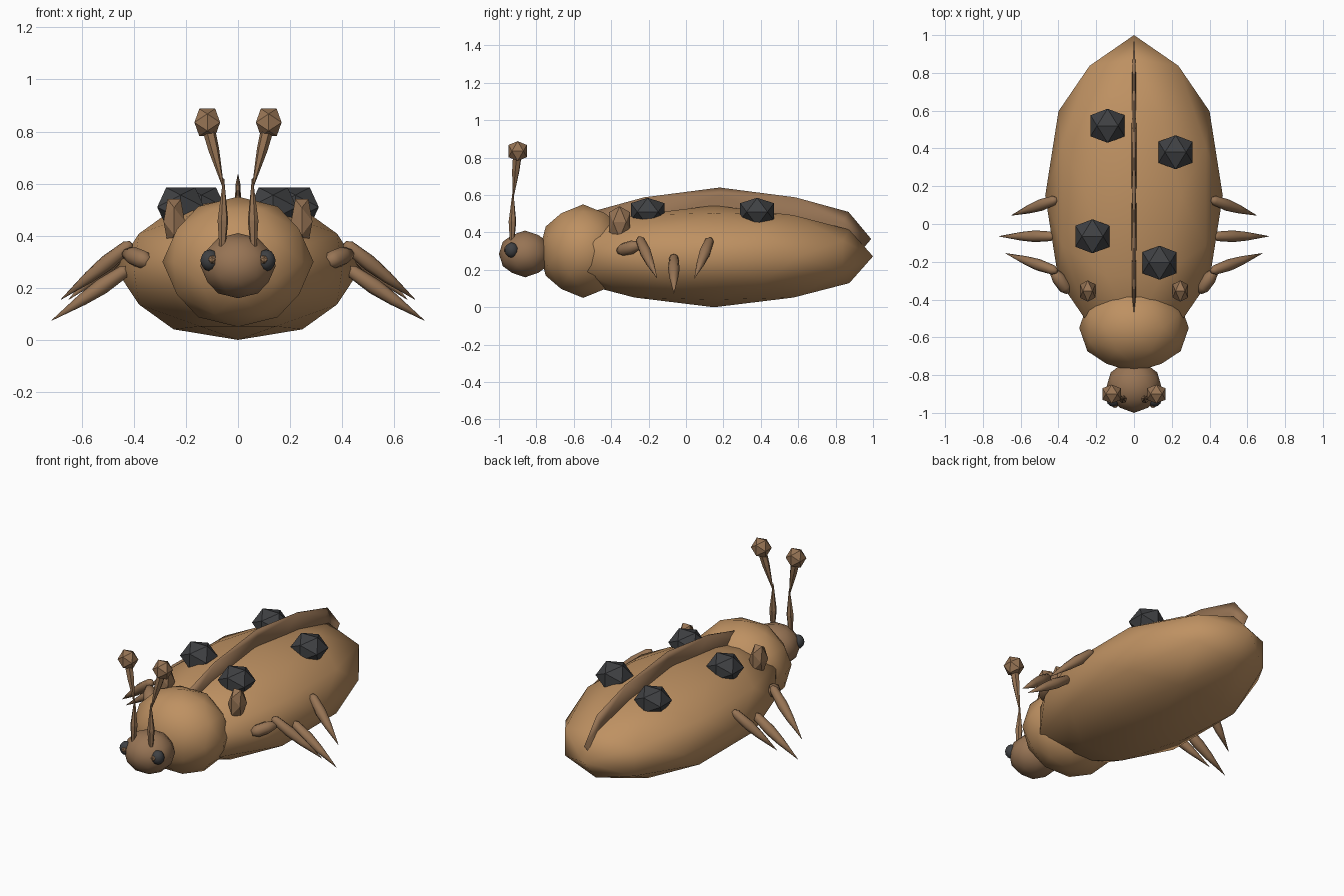
import bpy, bmesh, math
from mathutils import Vector

if "Cube" in bpy.data.objects:
    bpy.data.objects.remove(bpy.data.objects["Cube"])

PHI = (1 + math.sqrt(5)) / 2


def material(name, rgb):
    m = bpy.data.materials.new(name)
    m.diffuse_color = (*rgb, 1)
    m.use_nodes = True
    m.node_tree.nodes["Principled BSDF"].inputs["Base Color"].default_value = m.diffuse_color
    return m


TAN = material("tan_shell", (0.515, 0.283, 0.122))
BROWN = material("dull_brown", (0.31, 0.175, 0.09))
DARK = material("charcoal", (0.05, 0.052, 0.056))


def finish(name, bm, mat, smooth):
    bmesh.ops.recalc_face_normals(bm, faces=bm.faces[:])
    for f in bm.faces:
        f.smooth = smooth
    me = bpy.data.meshes.new(name)
    bm.to_mesh(me)
    bm.free()
    me.materials.append(mat)
    ob = bpy.data.objects.new(name, me)
    bpy.context.collection.objects.link(ob)
    return ob


def ico(name, centre, radii, mat, detail=0):
    """Icosahedron on the three axis planes, optionally rounded once."""
    bm = bmesh.new()
    for a in (-1, 1):
        for b in (-PHI, PHI):
            for p in ((b, a, 0), (0, b, a), (a, 0, b)):
                bm.verts.new(Vector(p).normalized())
    bmesh.ops.convex_hull(bm, input=bm.verts[:])
    if detail:
        bmesh.ops.subdivide_edges(bm, edges=bm.edges[:], cuts=1, use_grid_fill=True)
    for v in bm.verts:
        n = v.co.normalized()
        v.co = [centre[i] + n[i] * radii[i] for i in range(3)]
    return finish(name, bm, mat, detail > 0)


def spindle(name, start, end, profile, mat, sides=6, smooth=False):
    """Tapered limb; profile holds (fraction along, radius) pairs."""
    bm = bmesh.new()
    a, b = Vector(start), Vector(end)
    d = b - a
    q = d.to_track_quat('Z', 'Y')
    rings = []
    for t, r in profile:
        ring = []
        for i in range(sides):
            w = 2 * math.pi * i / sides
            off = q @ Vector((r * math.cos(w), r * math.sin(w), 0))
            ring.append(bm.verts.new(a + d * t + off))
        rings.append(ring)
    for lo, hi in zip(rings, rings[1:]):
        for i in range(sides):
            j = (i + 1) % sides
            bm.faces.new((lo[i], lo[j], hi[j], hi[i]))
    bm.faces.new(rings[0][::-1])
    bm.faces.new(rings[-1])
    return finish(name, bm, mat, smooth)


# Main body masses
ico("abdomen_shell", (0, 0.15, 0.272), (0.47, 0.85, 0.272), TAN, 1)
ico("thorax", (0, -0.55, 0.30), (0.29, 0.235, 0.25), TAN, 1)
ico("head", (0, -0.86, 0.285), (0.145, 0.14, 0.125), BROWN, 1)

# Thin ridge along the back
ico("back_ridge", (0, 0.18, 0.365), (0.017, 0.81, 0.275), BROWN, 1)

# Faceted spots on the shell
for i, (x, y) in enumerate(((-0.14, 0.52), (0.22, 0.38), (-0.22, -0.065), (0.135, -0.205))):
    ico(f"shell_spot_{i + 1}", (x, y, 0.51), (0.106, 0.106, 0.088), DARK)

LEG = [(0, 0.012), (0.06, 0.025), (0.35, 0.031), (0.6, 0.023), (1, 0.001)]
LEGS = {
    "front_leg": ((0.41, -0.25, 0.37), (0.68, -0.155, 0.155)),
    "middle_leg": ((0.42, -0.065, 0.275), (0.715, -0.065, 0.075)),
    "rear_leg": ((0.41, 0.13, 0.365), (0.65, 0.045, 0.155)),
}

for s, side in ((-1, "left"), (1, "right")):
    def m(p):
        return (p[0] * s, p[1], p[2])

    # Eyes with small pupils
    ico(f"{side}_eye", m((0.108, -0.932, 0.305)), (0.037, 0.037, 0.042), DARK, 1)
    ico(f"{side}_pupil", m((0.1, -0.962, 0.308)), (0.016, 0.014, 0.018), BROWN)

    # Antennae: two spindles and a faceted knob
    spindle(f"{side}_antenna_base", m((0.06, -0.93, 0.35)), m((0.055, -0.925, 0.62)),
            [(0, 0.012), (0.4, 0.021), (1, 0.002)], BROWN)
    spindle(f"{side}_antenna_tip", m((0.055, -0.925, 0.58)), m((0.118, -0.90, 0.83)),
            [(0, 0.002), (0.6, 0.021), (0.85, 0.024), (1, 0.01)], BROWN)
    ico(f"{side}_antenna_knob", m((0.118, -0.90, 0.835)), (0.058, 0.058, 0.062), BROWN)

    # Shoulder horns
    ico(f"{side}_shoulder_horn", m((0.245, -0.355, 0.455)), (0.048, 0.066, 0.1), BROWN)

    # Legs and front hip
    for name, (a, b) in LEGS.items():
        spindle(f"{side}_{name}", m(a), m(b), LEG, BROWN, 8, True)
    spindle(f"{side}_front_hip", m((0.345, -0.36, 0.30)), m((0.435, -0.24, 0.335)),
            [(0, 0.018), (0.2, 0.036), (0.6, 0.036), (1, 0.018)], BROWN, 8, True)
